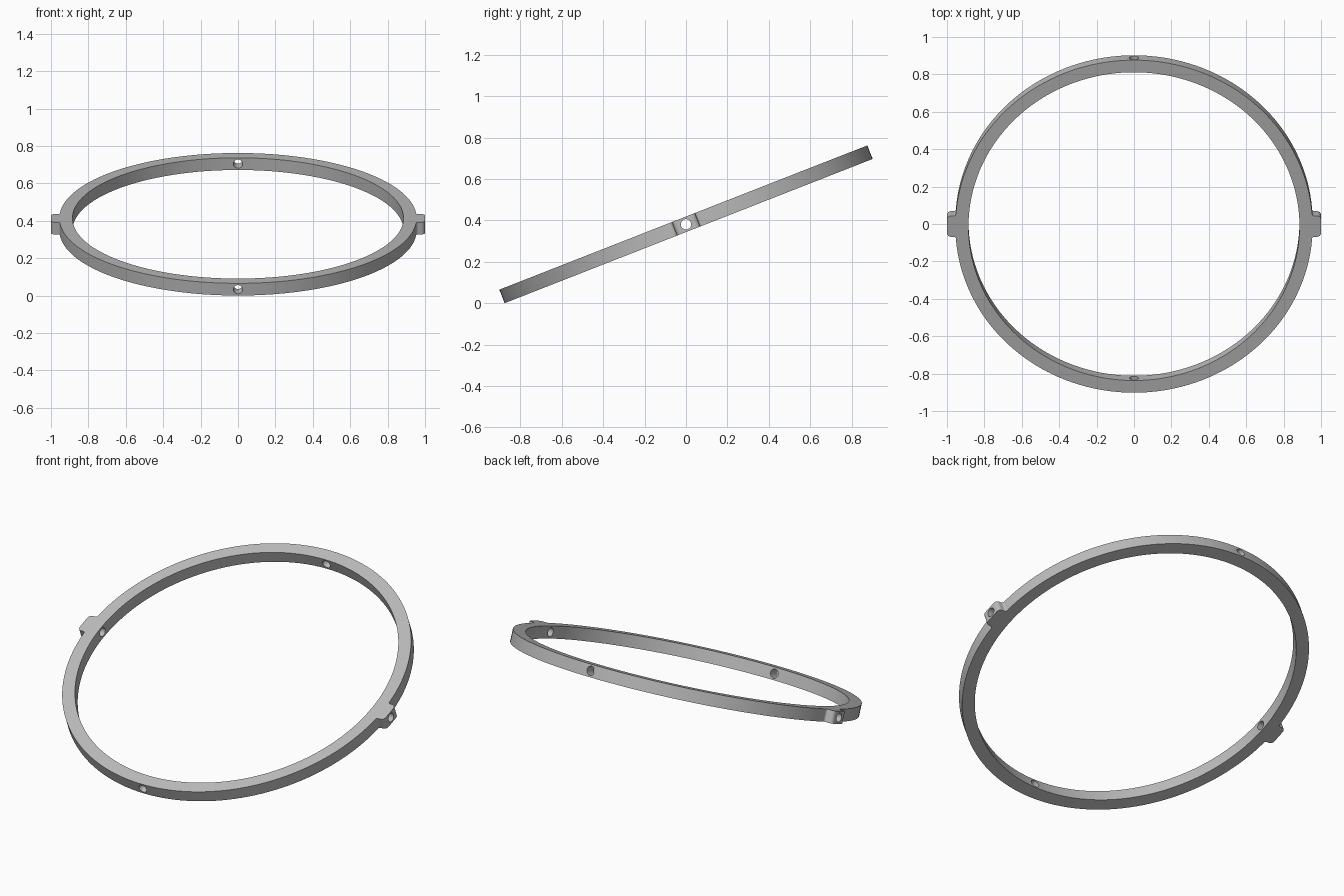
import bpy, bmesh, math
from mathutils import Matrix

if "Cube" in bpy.data.objects:
    bpy.data.objects.remove(bpy.data.objects["Cube"])

TILT = math.radians(21.4)
OUTER, INNER, HALF = 0.955, 0.885, 0.035
SEGMENTS = 160

metal = bpy.data.materials.new("grey metal")
metal.diffuse_color = (0.5, 0.5, 0.5, 1)
metal.use_nodes = True
metal.node_tree.nodes["Principled BSDF"].inputs["Base Color"].default_value = metal.diffuse_color


def make_object(name, bm):
    bmesh.ops.recalc_face_normals(bm, faces=bm.faces)
    mesh = bpy.data.meshes.new(name)
    bm.to_mesh(mesh)
    bm.free()
    mesh.materials.append(metal)
    obj = bpy.data.objects.new(name, mesh)
    bpy.context.collection.objects.link(obj)
    return obj


def combine(target, tool, operation):
    mod = target.modifiers.new(operation, 'BOOLEAN')
    mod.operation, mod.object, mod.solver = operation, tool, 'EXACT'
    bpy.context.view_layer.objects.active = target
    bpy.ops.object.modifier_apply(modifier=mod.name)
    bpy.data.objects.remove(tool)


# Flat band: a rectangular section swept around a circle
bm = bmesh.new()
section = [(INNER, -HALF), (OUTER, -HALF), (OUTER, HALF), (INNER, HALF)]
loops = []
for i in range(SEGMENTS):
    a = 2 * math.pi * i / SEGMENTS
    loops.append([bm.verts.new((r * math.cos(a), r * math.sin(a), z)) for r, z in section])
for i in range(SEGMENTS):
    p, q = loops[i], loops[(i + 1) % SEGMENTS]
    for j in range(4):
        k = (j + 1) % 4
        bm.faces.new((p[j], q[j], q[k], p[k]))
ring = make_object("ring", bm)


# Side lugs: rounded outer corners, small flare where they meet the band
def lug(side):
    width, radius, flare = 0.06, 0.022, 0.012
    half = [(0.925, width + flare), (0.9522, width + flare)]
    for i in range(1, 5):
        a = math.radians(90 * i / 4)
        half.append((0.9522 + flare * (1 - math.cos(a)), width + flare * (1 - math.sin(a))))
    for i in range(7):
        a = math.radians(90 - 90 * i / 6)
        half.append((1 - radius + radius * math.cos(a), width - radius + radius * math.sin(a)))
    outline = half + [(x, -y) for x, y in reversed(half)]
    b = bmesh.new()
    face = b.faces.new([b.verts.new((side * x, y, -HALF)) for x, y in outline])
    top = bmesh.ops.extrude_face_region(b, geom=[face])["geom"]
    bmesh.ops.translate(b, vec=(0, 0, 2 * HALF),
                        verts=[v for v in top if isinstance(v, bmesh.types.BMVert)])
    return make_object("lug", b)


for side in (-1, 1):
    combine(ring, lug(side), 'UNION')

# Pin holes drilled through the band along both axes
for axis in ('X', 'Y'):
    b = bmesh.new()
    bmesh.ops.create_cone(b, cap_ends=True, segments=32, radius1=0.025, radius2=0.025,
                          depth=2.4, matrix=Matrix.Rotation(math.pi / 2, 4, 'Y' if axis == 'X' else 'X'))
    combine(ring, make_object("drill", b), 'DIFFERENCE')

# Tilt the ring and rest it on the ground
ring.data.transform(Matrix.Rotation(TILT, 4, 'X'))
ring.data.transform(Matrix.Translation((0, 0, -min(v.co.z for v in ring.data.vertices))))
ring.select_set(True)
bpy.context.view_layer.objects.active = ring
bpy.ops.object.shade_smooth_by_angle(angle=math.radians(30))
